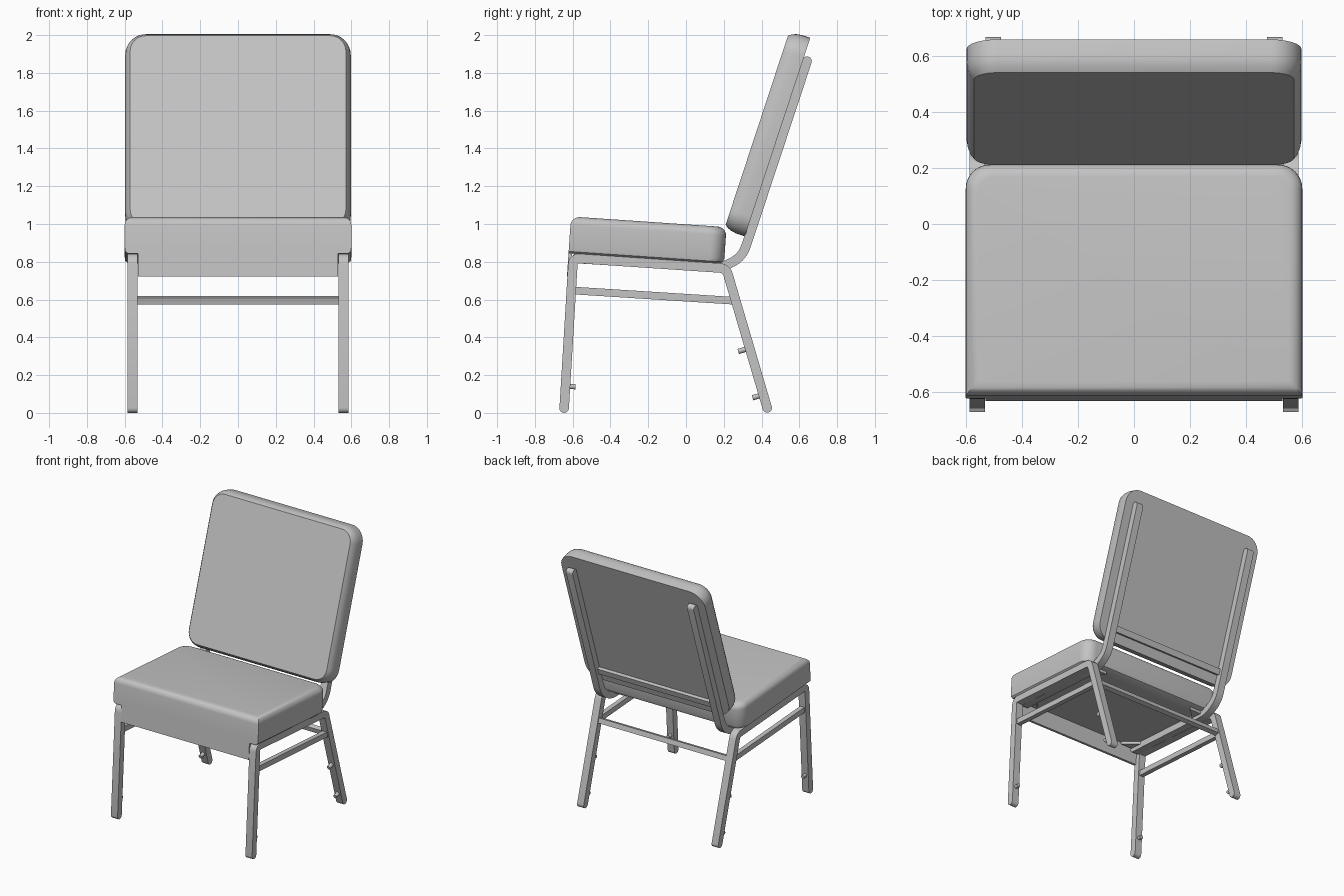
import bpy, bmesh
from math import sin, cos, pi, radians, atan2
from mathutils import Vector, Matrix

cube = bpy.data.objects.get("Cube")
if cube:
    bpy.data.objects.remove(cube, do_unlink=True)

grey = bpy.data.materials.new("light_grey")
grey.use_nodes = True
GREY = (0.55, 0.55, 0.55, 1)
grey.diffuse_color = GREY
grey.node_tree.nodes["Principled BSDF"].inputs["Base Color"].default_value = GREY


def finish(name, bm, matrix=None):
    if matrix:
        bm.transform(matrix)
    bmesh.ops.recalc_face_normals(bm, faces=bm.faces)
    mesh = bpy.data.meshes.new(name)
    bm.to_mesh(mesh)
    bm.free()
    mesh.materials.append(grey)
    ob = bpy.data.objects.new(name, mesh)
    bpy.context.collection.objects.link(ob)
    bpy.ops.object.select_all(action='DESELECT')
    ob.select_set(True)
    bpy.context.view_layer.objects.active = ob
    bpy.ops.object.shade_smooth_by_angle(angle=radians(32))
    return ob


def loft(name, rings, matrix=None):
    """Skin a stack of equal rings and close both ends."""
    bm = bmesh.new()
    loops = [[bm.verts.new(p) for p in ring] for ring in rings]
    n = len(loops[0])
    for a, b in zip(loops, loops[1:]):
        for i in range(n):
            j = (i + 1) % n
            bm.faces.new((a[i], a[j], b[j], b[i]))
    bm.faces.new(loops[0])
    bm.faces.new(loops[-1])
    return finish(name, bm, matrix)


def rounded_rect(x, y0, y1, z, r_low, r_high, steps=8):
    pts = []
    corners = [(x, y1, r_high, 0), (-x, y1, r_high, 1), (-x, y0, r_low, 2), (x, y0, r_low, 3)]
    for cx, cy, r, q in corners:
        ox = cx - r if cx > 0 else cx + r
        oy = cy - r if q < 2 else cy + r
        for k in range(steps + 1 if r else 1):
            a = (q + k / steps) * pi / 2
            pts.append(Vector((ox + r * cos(a), oy + r * sin(a), z)))
    return pts


def fillet(path, radius, steps=6):
    """Round the inner corners of a side-view path."""
    pts = [Vector(p) for p in path]
    out = [pts[0]]
    for a, b, c in zip(pts, pts[1:], pts[2:]):
        p = b + (a - b).normalized() * radius
        q = b + (c - b).normalized() * radius
        for k in range(steps + 1):
            t = k / steps
            out.append(p * (1 - t) ** 2 + b * 2 * t * (1 - t) + q * t * t)
    return out + [pts[-1]]


def bar(name, path, x, width, thick, round_ends=True):
    """Flat-sided tube following a side-view path, centred on x."""
    pts = [Vector(p) for p in path]
    h = thick / 2
    left, right = [], []
    for i, p in enumerate(pts):
        before = (p - pts[max(i - 1, 0)]).normalized()
        after = (pts[min(i + 1, len(pts) - 1)] - p).normalized()
        d = (before + after).normalized()
        n = Vector((-d.y, d.x))
        left.append(p + n * h)
        right.append(p - n * h)

    def cap(p, d):
        if not round_ends:
            return []
        base = atan2(d.y, d.x)
        return [p + h * Vector((cos(base + a), sin(base + a)))
                for a in (pi / 2 - k * pi / 8 for k in range(1, 8))]

    outline = left + cap(pts[-1], pts[-1] - pts[-2]) + right[::-1] + cap(pts[0], pts[0] - pts[1])
    return loft(name, [[(x + s * width / 2, p.x, p.y) for p in outline] for s in (-1, 1)])


def box(name, size, centre, matrix=None):
    bm = bmesh.new()
    bmesh.ops.create_cube(bm, size=1)
    bm.transform(Matrix.Translation(centre) @ Matrix.Diagonal((*size, 1)))
    return finish(name, bm, matrix)


# Seat cushion: square front corners, rounded rear corners, rolled top edge
SEAT = Matrix.Translation((0, -0.622, 0.845)) @ Matrix.Rotation(radians(-3.9), 4, 'X')
LENGTH, THICK, ROLL = 0.825, 0.195, 0.045
rings = [rounded_rect(0.585, 0, LENGTH - 0.025, 0, 0, 0.075),
         rounded_rect(0.597, 0, LENGTH - 0.007, 0.01, 0, 0.08),
         rounded_rect(0.6, 0, LENGTH, 0.03, 0, 0.08)]
for k in range(7):
    a = k / 6 * pi / 2
    d = ROLL * (1 - cos(a))
    rings.append(rounded_rect(0.6 - d, d * 1.1, LENGTH - d, THICK - ROLL + ROLL * sin(a),
                              0, 0.085 - d * 0.6))
loft("seat_cushion", rings, SEAT)

# Front apron between the legs, flush with the cushion
box("front_apron", (1.06, 0.02, 0.125), (0, 0.01, -0.06), SEAT)

# Corner gussets under the seat
for sx, side in ((1, "left"), (-1, "right")):
    for y, dy, end in ((0.03, 1, "front"), (0.78, -1, "rear")):
        tri = [(sx * 0.53, y), (sx * 0.38, y), (sx * 0.53, y + dy * 0.15)]
        loft(f"{end}_{side}_gusset", [[(px, py, z) for px, py in tri] for z in (0.001, -0.02)], SEAT)

# Backrest cushion: flat back, domed edge, flat front panel
along = Vector((0, 0.313, 0.95)).normalized()
out = Vector((0, -along.z, along.y))
BACK = Matrix.Translation((0, 0.485, 1.46)) @ Matrix(
    ((1, 0, 0, 0), (0, along.y, out.y, 0), (0, along.z, out.z, 0), (0, 0, 0, 1)))
profile = [(0, 0), (0, 0.05), (0.004, 0.075), (0.012, 0.097), (0.026, 0.116)]
loft("backrest_cushion",
     [rounded_rect(0.597 - d, d - 0.553, 0.553 - d, z, 0.11 - d, 0.11 - d) for d, z in profile], BACK)
box("backrest_crossbar", (1.0, 0.045, 0.025), (0, -0.46, -0.0115), BACK)

# Side frames
LEG_X, TUBE = 0.5585, 0.055
leg_path = fillet([(-0.645, 0.025), (-0.597, 0.819), (0.213, 0.765), (0.43, 0.026)], 0.035)
back_path = fillet([(0.641, 1.862), (0.3, 0.83), (0.195, 0.769), (-0.58, 0.817)], 0.055)


def stud(name, x, y, z, tilt):
    bm = bmesh.new()
    bmesh.ops.create_cone(bm, cap_ends=True, segments=16, radius1=0.014, radius2=0.014, depth=0.05)
    finish(name, bm, Matrix.Translation((x, y, z)) @ Matrix.Rotation(radians(90 + tilt), 4, 'X'))


for s, side in ((1, "left"), (-1, "right")):
    x = s * LEG_X
    bar(f"{side}_leg_frame", leg_path, x, TUBE, 0.05)
    bar(f"{side}_back_tube", back_path, s * 0.5025, TUBE, 0.05)
    bar(f"{side}_stretcher", [(-0.6, 0.648), (0.25, 0.594)], x, 0.035, 0.04, False)
    stud(f"{side}_front_leg_stud", x, -0.61, 0.14, -3)
    stud(f"{side}_rear_leg_upper_stud", x, 0.3, 0.332, 16)
    stud(f"{side}_rear_leg_lower_stud", x, 0.376, 0.087, 16)

# Rear crossbar between the rear legs
bar("rear_crossbar", [(0.257, 0.613), (0.267, 0.578)], 0, 1.08, 0.035, False)
